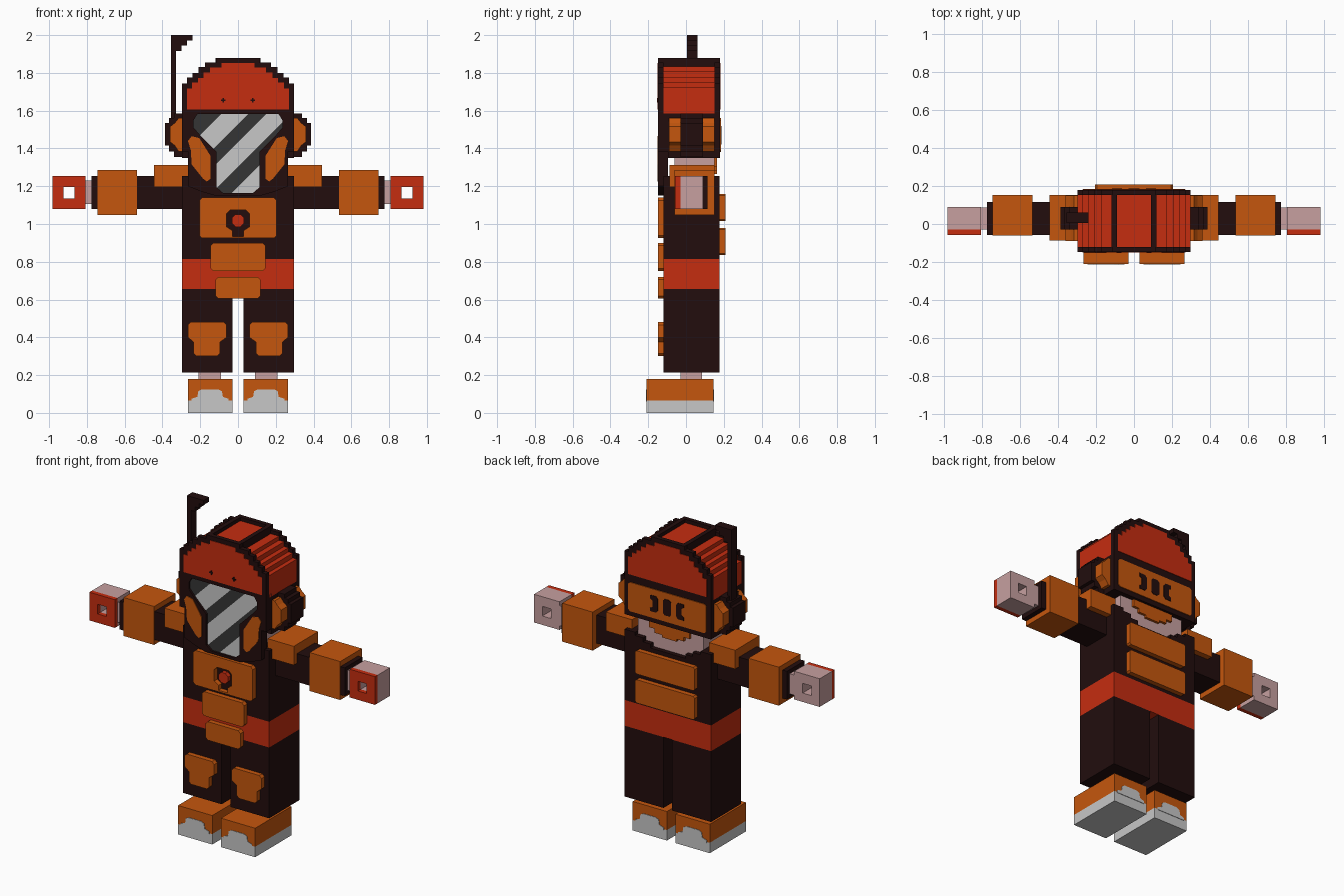
import bpy, bmesh
from mathutils import Vector

cube = bpy.data.objects.get("Cube")
if cube:
    bpy.data.objects.remove(cube, do_unlink=True)


def material(name, rgb):
    m = bpy.data.materials.new(name)
    m.use_nodes = True
    m.diffuse_color = (*rgb, 1)
    bsdf = next(n for n in m.node_tree.nodes if n.type == 'BSDF_PRINCIPLED')
    bsdf.inputs["Base Color"].default_value = (*rgb, 1)
    return m


ORANGE = material("orange", (0.56, 0.094, 0.004))
RED = material("red", (0.56, 0.026, 0.005))
DARK = material("dark_brown", (0.016, 0.004, 0.004))
PINK = material("pale_pink", (0.57, 0.35, 0.35))
LIGHT = material("light_grey", (0.57, 0.57, 0.57))
SMOKE = material("smoke_grey", (0.036, 0.036, 0.036))


def prism(name, loops, y0, y1, *mats):
    """Extrude (x, z) outlines along y; loops after the first are holes."""
    bm = bmesh.new()
    rims = [[], []]
    for loop in loops:
        ends = [[bm.verts.new((x, y, z)) for x, z in loop] for y in (y0, y1)]
        n = len(loop)
        for i in range(n):
            j = (i + 1) % n
            bm.faces.new((ends[0][i], ends[0][j], ends[1][j], ends[1][i]))
        for k in (0, 1):
            rims[k] += [bm.edges.get((ends[k][i], ends[k][(i + 1) % n])) for i in range(n)]
            if len(loops) == 1:
                bm.faces.new(ends[k])
    if len(loops) > 1:
        for rim in rims:
            bmesh.ops.triangle_fill(bm, edges=rim, use_beauty=True)
    bmesh.ops.recalc_face_normals(bm, faces=bm.faces[:])
    mesh = bpy.data.meshes.new(name)
    bm.to_mesh(mesh)
    bm.free()
    for m in mats:
        mesh.materials.append(m)
    ob = bpy.data.objects.new(name, mesh)
    bpy.context.collection.objects.link(ob)
    return ob


def rect(x0, x1, z0, z1):
    return [(x0, z0), (x1, z0), (x1, z1), (x0, z1)]


def cut_rect(x0, x1, z0, z1, c=0.015):
    """Rectangle with clipped corners."""
    return [(x0 + c, z0), (x1 - c, z0), (x1, z0 + c), (x1, z1 - c),
            (x1 - c, z1), (x0 + c, z1), (x0, z1 - c), (x0, z0 + c)]


def box(name, x0, x1, y0, y1, z0, z1, mat):
    return prism(name, [rect(x0, x1, z0, z1)], y0, y1, mat)


def sym(half):
    return half + [(-x, z) for x, z in reversed(half)]


def flip(loop, s):
    return [(s * x, z) for x, z in loop]


def pair(name, loops, y0, y1, mat):
    for side, s in (("left", 1), ("right", -1)):
        prism(f"{side}_{name}", [flip(l, s) for l in loops], y0, y1, mat)


# Boots, ankles and legs
pair("boot_sole", [rect(.03, .265, 0, .065)], -.21, .145, LIGHT)
pair("boot_upper", [rect(.03, .265, .065, .18)], -.21, .145, ORANGE)
toe = [(.05, .06), (.245, .06), (.245, .075), (.215, .085), (.21, .115), (.19, .125),
       (.105, .125), (.085, .115), (.08, .085), (.05, .075)]
pair("boot_toe_patch", [toe], -.213, -.209, LIGHT)
pair("boot_heel_patch", [toe], .144, .148, LIGHT)
pair("ankle", [rect(.09, .21, .18, .215)], -.03, .085, PINK)
pair("leg", [rect(.03, .297, .215, .655)], -.118, .178, DARK)
knee = [(.095, .315), (.11, .30), (.22, .30), (.235, .315), (.235, .375), (.265, .40),
        (.265, .465), (.25, .48), (.075, .48), (.06, .465), (.06, .40), (.095, .375)]
pair("knee_pad", [knee], -.148, -.118, ORANGE)

# Torso with stepped neckline, belt and plates
box("belt", -.297, .297, -.118, .178, .655, .815, RED)
neckline = [(.297, .815), (.297, 1.255), (.225, 1.255), (.225, 1.235), (.17, 1.235),
            (.17, 1.21), (.12, 1.21), (.12, 1.185)]
prism("torso", [sym(neckline)], -.118, .178, DARK)
emblem = sym([(.03, .935), (.03, .965), (.06, .985), (.06, 1.055), (.04, 1.075)])
prism("chest_plate", [cut_rect(-.205, .205, .93 - .005, 1.14), emblem], -.148, -.118, ORANGE)
prism("chest_button", [cut_rect(-.032, .032, .985, 1.05, .018)], -.145, -.118, RED)
prism("belly_plate", [cut_rect(-.145, .145, .75, .90)], -.148, -.118, ORANGE)
prism("hip_plate", [cut_rect(-.12, .12, .605, .72)], -.148, -.118, ORANGE)
for name, z in (("upper_back_plate", 1.015), ("lower_back_plate", .835)):
    prism(name, [cut_rect(-.205, .205, z, z + .145, .01)], .178, .208, ORANGE)

# Arms and hands
pair("arm", [rect(.29, .775, 1.08, 1.255)], -.058, .115, DARK)
pair("shoulder_pad", [rect(.265, .445, 1.195, 1.312)], -.088, .152, ORANGE)
pair("forearm_cuff", [rect(.535, .745, 1.048, 1.287)], -.06, .152, ORANGE)
pair("wrist", [rect(.775, .81, 1.105, 1.23)], -.03, .088, PINK)
hole = rect(.865, .925, 1.135, 1.195)
pair("hand", [rect(.807, .982, 1.08, 1.255), hole], -.03, .09, PINK)
pair("hand_plate", [rect(.807, .982, 1.08, 1.255), hole], -.057, -.03, RED)

# Neck and nape
neck = sym([(.12, 1.17), (.12, 1.21), (.17, 1.21), (.17, 1.235), (.225, 1.235), (.225, 1.36)])
prism("neck", [neck], -.06, .15, PINK)
nape = sym([(.05, 1.265), (.05, 1.28), (.1, 1.28), (.1, 1.305), (.14, 1.305), (.14, 1.36)])
prism("nape_guard", [nape], .15, .165, ORANGE)


# Helmet dome: stepped shell between two dark rims
def dome(base, dx=0, dz=0):
    rows = [(.297, 1.745), (.27, 1.775), (.24, 1.80), (.21, 1.83), (.175, 1.855), (.115, 1.88)]
    half = [(rows[0][0] - dx, base)]
    for i, (x, z) in enumerate(rows):
        half.append((x - dx, z - dz))
        if i + 1 < len(rows):
            half.append((rows[i + 1][0] - dx, z - dz))
    return sym(half)


prism("helmet_shell", [dome(1.585, 0, .022)], -.12, .152, RED)
prism("helmet_front_rim", [dome(1.585)], -.148, -.12, DARK)
prism("helmet_back_rim", [dome(1.585)], .152, .18, DARK)
prism("helmet_front_panel", [dome(1.607, .027, .027)], -.151, -.147, RED)
prism("helmet_back_panel", [dome(1.607, .027, .027)], .179, .183, RED)
pair("helmet_ridge", [rect(.09, .118, 1.80, 1.88)], -.12, .152, DARK)
box("helmet_lower", -.297, .297, -.095, .18, 1.35, 1.585, DARK)
for s in (-1, 1):
    x, z = s * .078, 1.655
    box("brow_mark_wide", x - .013, x + .013, -.153, -.15, z - .004, z + .004, DARK)
    box("brow_mark_tall", x - .004, x + .004, -.154, -.15, z - .013, z + .013, DARK)

# Face frame with a visor opening
visor_edge = sym([(.08, 1.165), (.115, 1.195), (.115, 1.385), (.16, 1.43), (.205, 1.475),
                  (.235, 1.51), (.235, 1.55), (.215, 1.585 - .003)])
frame = sym([(.12, 1.15), (.19, 1.17), (.265, 1.20), (.265, 1.385), (.297, 1.385), (.297, 1.607)])
prism("face_frame", [frame, visor_edge], -.148, -.095, DARK)

# Visor cut into diagonal stripes
visor = prism("visor", [visor_edge], -.135, -.096, SMOKE, LIGHT)
stripes = [-1.672, -1.529, -1.434, -1.302, -1.196]
bm = bmesh.new()
bm.from_mesh(visor.data)
bmesh.ops.triangulate(bm, faces=bm.faces[:])
for c in stripes:
    bmesh.ops.bisect_plane(bm, geom=bm.verts[:] + bm.edges[:] + bm.faces[:],
                           plane_co=Vector((c, 0, 0)), plane_no=Vector((1, 0, -1)))
for f in bm.faces:
    p = f.calc_center_median()
    f.material_index = sum(p.x - p.z > c for c in stripes) % 2
bm.to_mesh(visor.data)
bm.free()

# Cheek guards
cheek = [(.265, 1.44), (.245, 1.465), (.205, 1.455), (.145, 1.36), (.145, 1.24),
         (.165, 1.225), (.185, 1.24), (.245, 1.315), (.25, 1.39)]
pair("cheek_guard", [cheek], -.152, -.146, ORANGE)

# Ear pods: dark core between two orange slabs
ear = [(.29, 1.355), (.34, 1.355), (.34, 1.385), (.365, 1.385), (.365, 1.415), (.387, 1.415),
       (.387, 1.535), (.365, 1.535), (.365, 1.56), (.34, 1.56), (.34, 1.585), (.29, 1.585)]
ear_slab = [(.29, 1.385), (.315, 1.385), (.335, 1.415), (.36, 1.435), (.36, 1.515),
            (.335, 1.535), (.315, 1.56), (.29, 1.56)]
pair("ear_core", [ear], -.03, .09, DARK)
pair("ear_front_slab", [ear_slab], -.09, -.03, ORANGE)
pair("ear_back_slab", [ear_slab], .09, .15, ORANGE)

# Rear helmet panel with vents
prism("rear_panel", [cut_rect(-.268, .268, 1.38, 1.56, .012)], .179, .185, ORANGE)
prism("rear_vent_middle", [cut_rect(-.028, .028, 1.42, 1.52, .012)], .184, .188, DARK)
vent = [(.075, 1.42), (.115, 1.42), (.115, 1.44), (.1, 1.45), (.1, 1.49), (.115, 1.50),
        (.115, 1.52), (.075, 1.52), (.063, 1.505), (.063, 1.435)]
pair("rear_vent", [vent], .184, .188, DARK)

# Antenna with stepped tip
antenna = [(-.355, 1.56), (-.328, 1.56), (-.328, 1.915), (-.3, 1.915), (-.3, 1.945),
           (-.27, 1.945), (-.27, 1.972), (-.24, 1.972), (-.24, 2.0), (-.355, 2.0)]
prism("antenna", [antenna], .005, .06, DARK)
